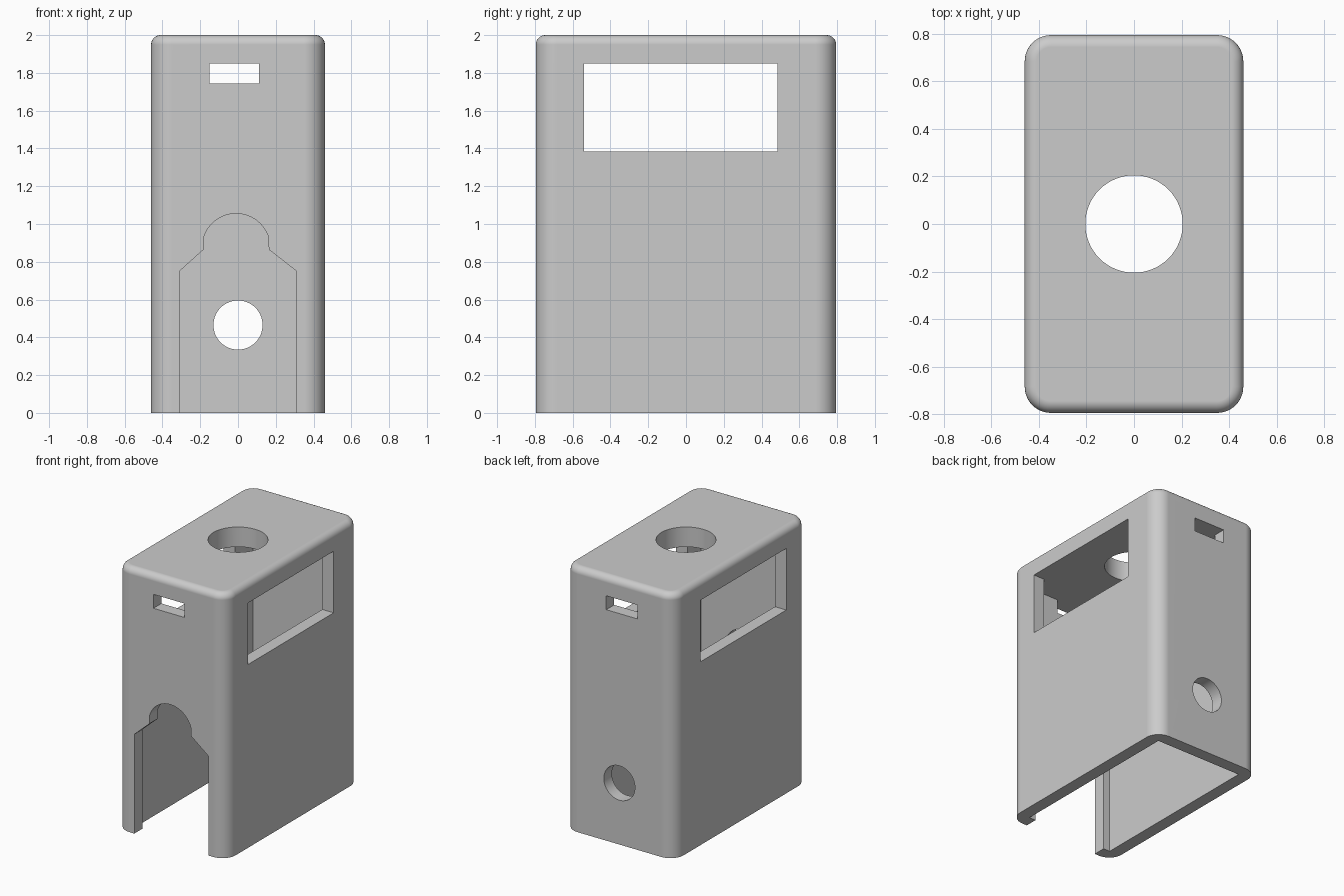
import bpy, bmesh
from math import cos, sin, pi, radians, asin
from mathutils import Vector

if "Cube" in bpy.data.objects:
    bpy.data.objects.remove(bpy.data.objects["Cube"])

W, D, H = 0.92, 1.59, 2.0        # outer size
WALL, ROOF = 0.095, 0.15         # shell thickness

plastic = bpy.data.materials.new("grey_plastic")
plastic.use_nodes = True
grey = (0.6, 0.6, 0.6, 1.0)
plastic.diffuse_color = grey
plastic.node_tree.nodes["Principled BSDF"].inputs["Base Color"].default_value = grey


def make_object(name, bm):
    bmesh.ops.recalc_face_normals(bm, faces=bm.faces[:])
    mesh = bpy.data.meshes.new(name)
    bm.to_mesh(mesh)
    bm.free()
    mesh.materials.append(plastic)
    obj = bpy.data.objects.new(name, mesh)
    bpy.context.collection.objects.link(obj)
    return obj


def prism(name, points, axis, start, end):
    """Extrude a 2D outline along x, y or z from start to end."""
    place = {"x": lambda a, b: (start, a, b),
             "y": lambda a, b: (a, start, b),
             "z": lambda a, b: (a, b, start)}[axis]
    bm = bmesh.new()
    face = bm.faces.new([bm.verts.new(place(a, b)) for a, b in points])
    ext = bmesh.ops.extrude_face_region(bm, geom=[face])
    shift = Vector([end - start if axis == k else 0 for k in "xyz"])
    bmesh.ops.translate(bm, vec=shift,
                        verts=[v for v in ext["geom"] if isinstance(v, bmesh.types.BMVert)])
    return make_object(name, bm)


def rect(a0, a1, b0, b1):
    return [(a0, b0), (a1, b0), (a1, b1), (a0, b1)]


def arc(ca, cb, r, t0, t1, n):
    return [(ca + r * cos(t0 + (t1 - t0) * i / n),
             cb + r * sin(t0 + (t1 - t0) * i / n)) for i in range(n + 1)]


def circle(ca, cb, r, n=64):
    return arc(ca, cb, r, 0, 2 * pi, n)[:-1]


# Outer body: block with rounded uprights and a softer rounded top rim
housing = prism("housing_shell", rect(-W / 2, W / 2, -D / 2, D / 2), "z", 0, H)
bm = bmesh.new()
bm.from_mesh(housing.data)
uprights = [e for e in bm.edges if abs(e.verts[0].co.z - e.verts[1].co.z) > 1]
bmesh.ops.bevel(bm, geom=uprights, offset=0.11, segments=10, profile=0.5, affect="EDGES")
rim = [e for e in bm.edges if all(v.co.z > H - 0.001 for v in e.verts)]
bmesh.ops.bevel(bm, geom=rim, offset=0.05, segments=8, profile=0.5, affect="EDGES")
bm.to_mesh(housing.data)
bm.free()

# Front doorway outline: straight sides, sloped shoulders, arched top
lift = asin(0.053 / 0.18)
doorway = [(-0.31, -0.1), (0.31, -0.1), (0.31, 0.75), (0.163, 0.865)]
doorway += arc(-0.01, 0.875, 0.18, lift, pi - lift, 32)
doorway += [(-0.182, 0.865), (-0.31, 0.75)]

ix, iy, ceiling = W / 2 - WALL, D / 2 - WALL, H - ROOF
cutters = [
    prism("cavity_cutter", rect(-ix, ix, -iy, iy), "z", -0.1, ceiling),
    prism("side_window_cutter", rect(-0.54, 0.485, 1.385, ceiling), "x", -1, 1),
    prism("vent_slot_cutter", rect(-0.15, 0.11, 1.745, ceiling), "y", -1, 1),
    prism("top_hole_cutter", circle(0, 0, 0.205), "z", 1.6, 2.2),
    prism("back_hole_cutter", circle(0, 0.465, 0.13), "y", 0.4, 1),
    prism("doorway_cutter", doorway, "y", -1, -0.4),
]

# Cut every opening, then discard the cutters
bpy.ops.object.select_all(action="DESELECT")
bpy.context.view_layer.objects.active = housing
housing.select_set(True)
for cutter in cutters:
    cutter.hide_render = True
    mod = housing.modifiers.new(cutter.name, "BOOLEAN")
    mod.operation, mod.solver, mod.object = "DIFFERENCE", "EXACT", cutter
    bpy.ops.object.modifier_apply(modifier=mod.name)
    bpy.data.objects.remove(cutter)

# Smooth rounded corners, crisp cut edges, flat walls
bpy.ops.object.shade_smooth_by_angle(angle=radians(30))
weighted = housing.modifiers.new("flat_walls", "WEIGHTED_NORMAL")
weighted.keep_sharp = True
